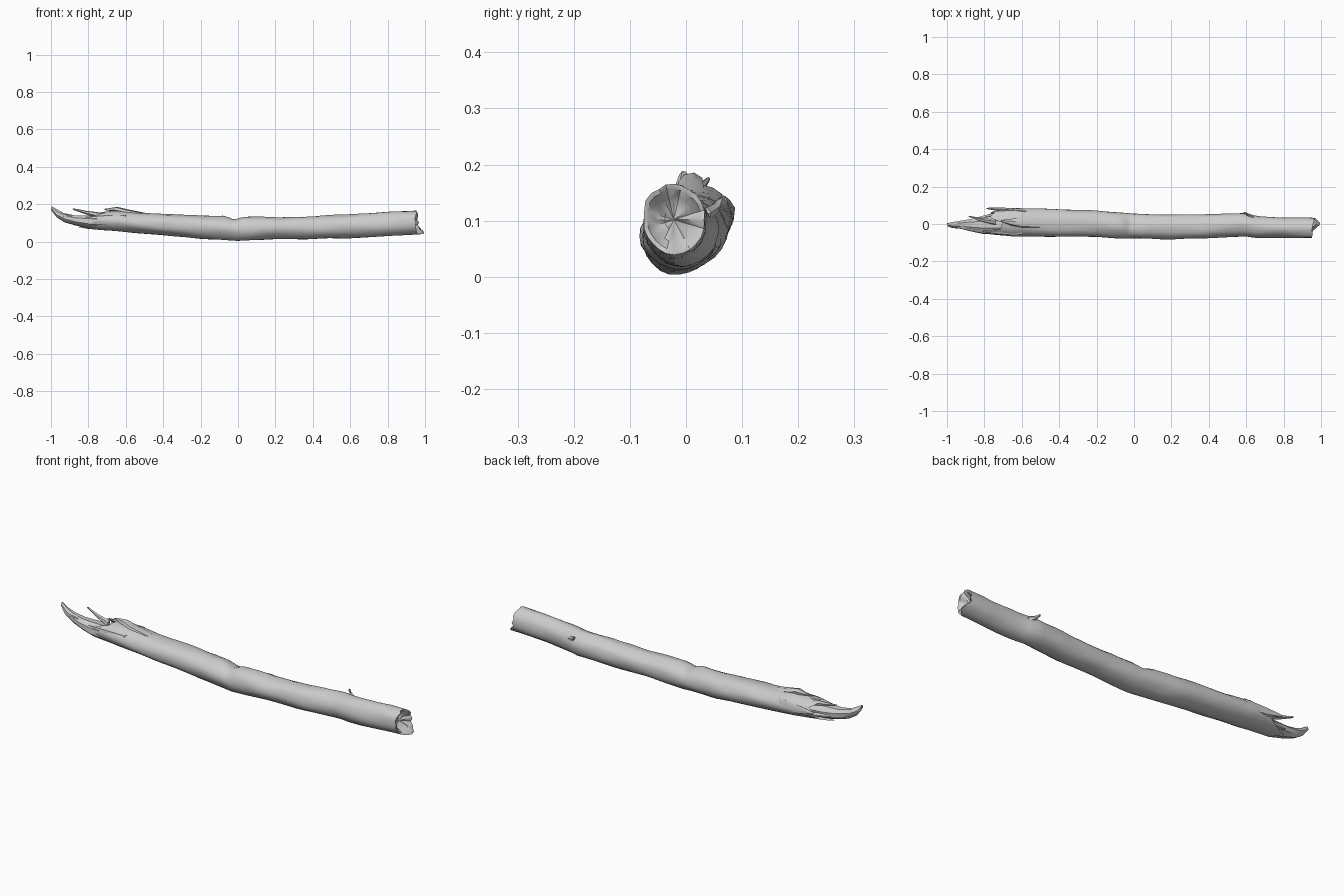
import bpy, bmesh, math, random
from mathutils import Vector, noise

random.seed(4)
SIDES = 24

# Log outline: x, y min, y max, z min, z max
OUTLINE = [
    (-0.90, -0.035, 0.030, 0.085, 0.140), (-0.80, -0.052, 0.060, 0.067, 0.155),
    (-0.65, -0.066, 0.085, 0.054, 0.165), (-0.50, -0.068, 0.084, 0.043, 0.155),
    (-0.20, -0.070, 0.072, 0.016, 0.140), (0.00, -0.078, 0.054, 0.004, 0.136),
    (0.20, -0.082, 0.050, 0.013, 0.130), (0.40, -0.076, 0.054, 0.015, 0.136),
    (0.60, -0.066, 0.058, 0.019, 0.146), (0.65, -0.074, 0.042, 0.021, 0.150),
    (0.80, -0.075, 0.036, 0.030, 0.158), (0.94, -0.078, 0.034, 0.037, 0.168),
    (1.00, -0.074, 0.034, 0.042, 0.160)]


def outline(x):
    x = min(max(x, OUTLINE[0][0]), OUTLINE[-1][0])
    for a, b in zip(OUTLINE, OUTLINE[1:]):
        if x <= b[0]:
            t = (x - a[0]) / (b[0] - a[0])
            return [p + (q - p) * t for p, q in zip(a[1:], b[1:])]


def surface(x, ang, inset=1.0):
    """Point on the bark at position x and angle (0 = back, 90 deg = top)."""
    y0, y1, z0, z1 = outline(x)
    c, s = math.cos(ang), math.sin(ang)
    r = inset * (1 + 0.07 * noise.noise(Vector((x * 7, c * 1.8, s * 1.8))))
    if s > 0:  # notch and worn upper side
        r -= 0.32 * s ** 2 * math.exp(-((x + 0.02) / 0.025) ** 2)
        r -= 0.08 * s * max(0, noise.noise(Vector((x * 14, c * 4, 3))))
    # lengthwise seam along the upper back
    if x > 0.05:
        r -= 0.05 * math.exp(-((ang - 1.05) / 0.12) ** 2)
    return Vector((x, (y0 + y1) / 2 + r * c * (y1 - y0) / 2,
                   (z0 + z1) / 2 + r * s * (z1 - z0) / 2))


def finish(name, rings, angle=40):
    """Skin a list of closed rings, capping both ends with fans."""
    bm = bmesh.new()
    vs = [[bm.verts.new(p) for p in ring] for ring in rings]
    n = len(vs[0])
    for a, b in zip(vs, vs[1:]):
        for k in range(n):
            m = (k + 1) % n
            bm.faces.new((a[k], a[m], b[m], b[k]))
    for ring in (vs[0], vs[-1]):
        mid = bm.verts.new(sum((v.co for v in ring), Vector()) / n)
        for k in range(n):
            bm.faces.new((ring[k], ring[(k + 1) % n], mid))
    bmesh.ops.recalc_face_normals(bm, faces=bm.faces)
    me = bpy.data.meshes.new(name)
    bm.to_mesh(me)
    bm.free()
    ob = bpy.data.objects.new(name, me)
    bpy.context.collection.objects.link(ob)
    bpy.ops.object.select_all(action='DESELECT')
    ob.select_set(True)
    bpy.context.view_layer.objects.active = ob
    bpy.ops.object.shade_smooth_by_angle(angle=math.radians(angle))
    return ob


def splinter(name, path, sides=6):
    """Tapered shard through (x, y, z, half width y, half height z)."""
    rings = []
    for i, (x, y, z, w, h) in enumerate(path):
        rings.append([Vector((x + random.uniform(-.006, .006),
                              y + w * math.cos(2 * math.pi * k / sides + .3),
                              z + h * math.sin(2 * math.pi * k / sides + .3)))
                      for k in range(sides)])
    return finish(name, rings, 35)


# Main log with a jagged left break and a chipped right end
angles = [2 * math.pi * k / SIDES for k in range(SIDES)]


def left_end(a):
    return -0.73 - 0.10 * max(0, -math.sin(a)) + random.uniform(-.045, .035)


def right_end(a):
    lip = math.exp(-((a - math.radians(295)) / 0.5) ** 2)
    return 0.955 + 0.04 * lip + 0.008 * math.cos(a) + random.uniform(-.006, .006)


left, right = [left_end(a) for a in angles], [right_end(a) for a in angles]
rings = []
for depth, inset in ((0.10, 0.30), (0.07, 0.62), (0.015, 0.86)):   # hollow break
    rings.append([surface(x + depth, a, inset) for x, a in zip(left, angles)])
for t in (0, 0.4, 0.75):
    rings.append([surface(x + (-0.60 - x) * t, a) for x, a in zip(left, angles)])
body = [-0.60 + i * 0.04 for i in range(38)] + [-0.03, -0.01]
rings += [[surface(x, a) for a in angles] for x in sorted(body)]
rings.append([surface(x, a) for x, a in zip(right, angles)])
for depth, inset in ((0.002, 0.86), (0.022, 0.62), (0.03, 0.3)):   # dished cut face
    rings.append([surface(x - depth, a, inset) for x, a in zip(right, angles)])
finish("log", rings)

# Long tongue of wood at the left end
splinter("left_tongue", [
    (-0.68, -0.005, 0.100, 0.050, 0.040), (-0.80, -0.008, 0.106, 0.048, 0.036),
    (-0.87, -0.006, 0.114, 0.036, 0.028), (-0.93, -0.005, 0.128, 0.022, 0.026),
    (-0.97, -0.006, 0.150, 0.016, 0.022), (-0.994, -0.004, 0.176, 0.009, 0.013)], 8)
splinter("tongue_side_tip", [
    (-0.84, -0.010, 0.115, 0.020, 0.015), (-0.91, -0.015, 0.135, 0.012, 0.014),
    (-0.96, -0.018, 0.145, 0.004, 0.005)])

# Shards around the break
splinter("upright_spike", [
    (-0.74, 0.010, 0.140, 0.016, 0.016), (-0.81, 0.022, 0.155, 0.010, 0.010),
    (-0.88, 0.040, 0.174, 0.003, 0.004)])
splinter("back_shard", [
    (-0.58, 0.066, 0.115, 0.014, 0.030), (-0.70, 0.076, 0.115, 0.012, 0.022),
    (-0.785, 0.083, 0.122, 0.004, 0.006)])
splinter("top_shard", [
    (-0.50, 0.005, 0.140, 0.030, 0.014), (-0.60, 0.006, 0.160, 0.026, 0.014),
    (-0.65, 0.010, 0.172, 0.020, 0.014), (-0.71, 0.018, 0.172, 0.004, 0.004)])
splinter("front_shard", [
    (-0.60, -0.045, 0.125, 0.016, 0.020), (-0.72, -0.045, 0.128, 0.013, 0.015),
    (-0.83, -0.035, 0.125, 0.004, 0.006)])
splinter("lower_back_shard", [
    (-0.66, 0.045, 0.085, 0.022, 0.018), (-0.76, 0.042, 0.095, 0.016, 0.013),
    (-0.84, 0.030, 0.102, 0.004, 0.005)])

# Small broken twig stub on the upper back
splinter("twig_stub", [
    (0.64, 0.035, 0.110, 0.010, 0.014), (0.605, 0.052, 0.122, 0.008, 0.010),
    (0.59, 0.062, 0.138, 0.003, 0.004)])
